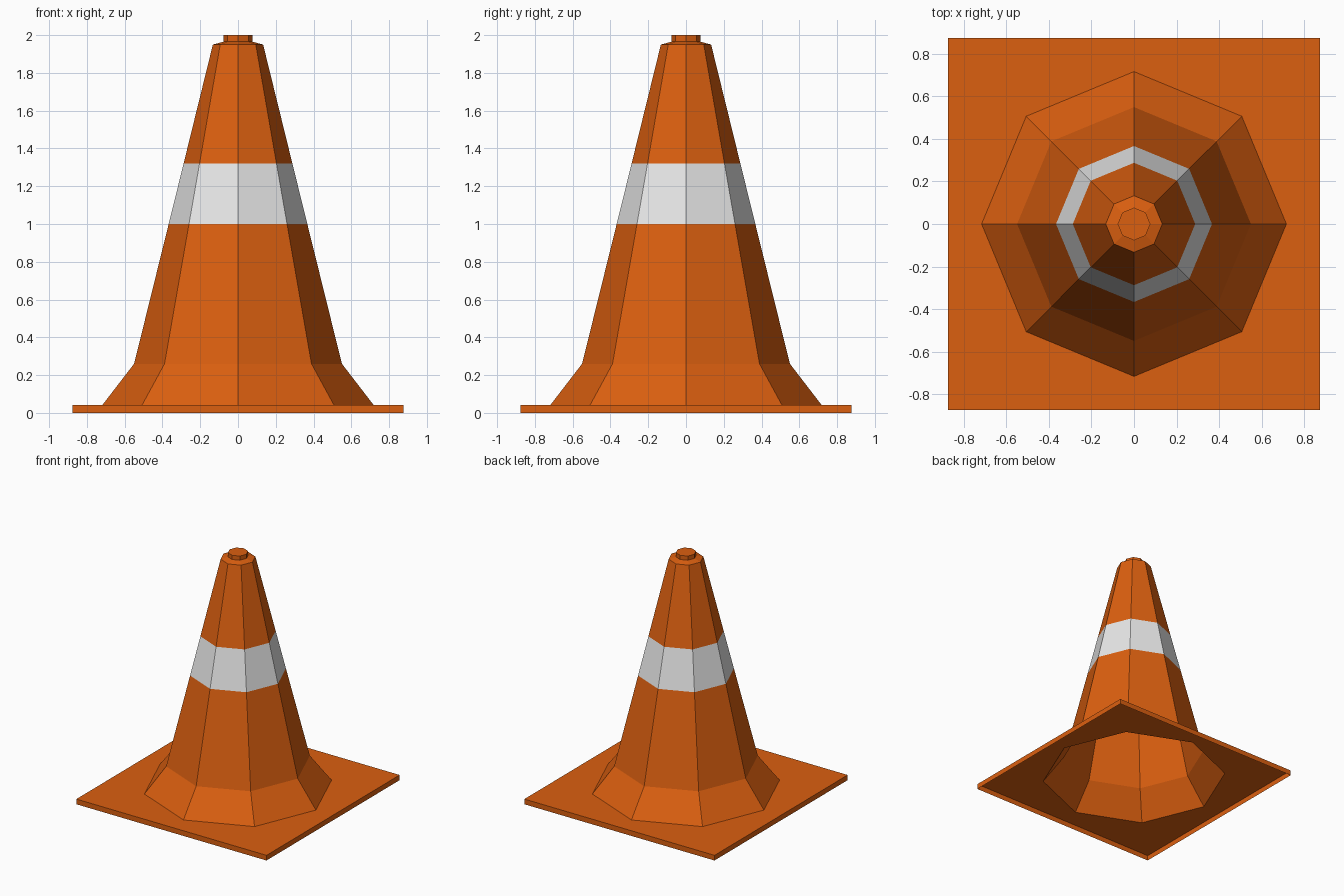
import bpy
import bmesh
from math import cos, sin, pi

if "Cube" in bpy.data.objects:
    bpy.data.objects.remove(bpy.data.objects["Cube"])

SIDES = 8


def material(name, colour):
    mat = bpy.data.materials.new(name)
    mat.use_nodes = True
    mat.diffuse_color = colour
    mat.node_tree.nodes["Principled BSDF"].inputs["Base Color"].default_value = colour
    return mat


orange = material("orange plastic", (0.71, 0.115, 0.005, 1))
white = material("white band", (0.8, 0.8, 0.8, 1))


def ring(radius, z, square=False):
    """Eight points around the z axis, on an octagon or on a square."""
    points = []
    for i in range(SIDES):
        c, s = cos(2 * pi * i / SIDES), sin(2 * pi * i / SIDES)
        k = radius / max(abs(c), abs(s)) if square else radius
        points.append((c * k, s * k, z))
    return points


def loft(name, rings, cap=False, band=None):
    """Skin the rings from bottom to top; the strip numbered band is white."""
    bm = bmesh.new()
    loops = [[bm.verts.new(p) for p in r] for r in rings]
    for n, (low, high) in enumerate(zip(loops, loops[1:])):
        for i in range(SIDES):
            j = (i + 1) % SIDES
            face = bm.faces.new((low[i], low[j], high[j], high[i]))
            face.material_index = int(n == band)
    if cap:
        bm.faces.new(loops[-1])
    mesh = bpy.data.meshes.new(name)
    bm.to_mesh(mesh)
    bm.free()
    mesh.materials.append(orange)
    if band is not None:
        mesh.materials.append(white)
    obj = bpy.data.objects.new(name, mesh)
    bpy.context.collection.objects.link(obj)
    return obj


# Thin square base, open underneath, with a hole below the hollow cone
loft("base_plate", [ring(0.875, 0, True), ring(0.875, 0.043, True), ring(0.717, 0.043)])

# Flared foot, tapering body with white band, and sloped shoulder
body = [(0.717, 0.043), (0.55, 0.26), (0.367, 1.0), (0.288, 1.32),
        (0.133, 1.95), (0.077, 1.965)]
loft("cone_body", [ring(r, z) for r, z in body], band=2)

# Small knob closing the tip
loft("top_knob", [ring(0.077, 1.965), ring(0.077, 2.0)], cap=True)
